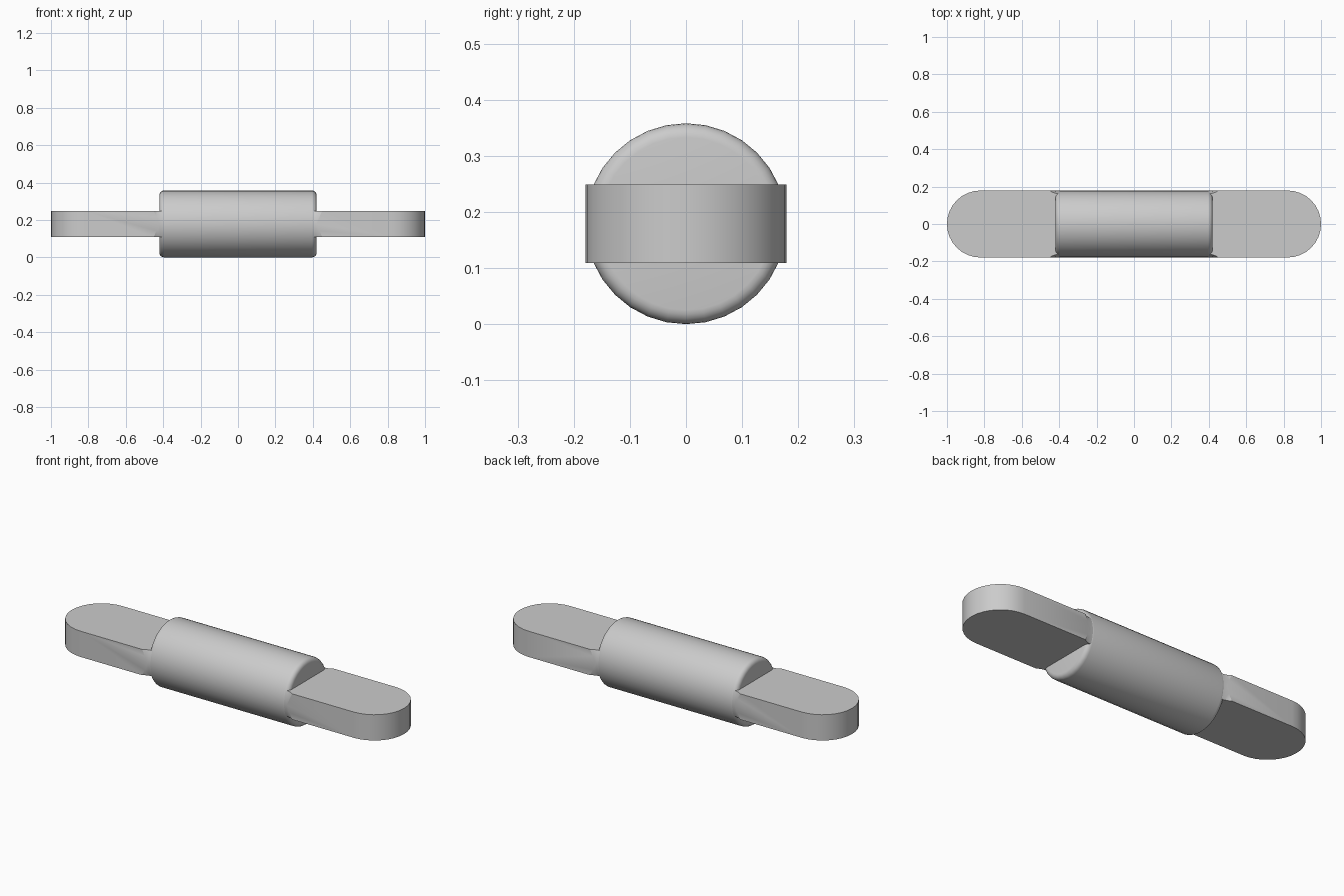
import bpy, bmesh, math
from mathutils import Vector

if "Cube" in bpy.data.objects:
    bpy.data.objects.remove(bpy.data.objects["Cube"])

R = 0.179        # body radius and tab half width
HALF = 0.42      # body half length
THICK = 0.07     # tab half thickness
SEG = 32

grey = bpy.data.materials.new("light grey")
grey.use_nodes = True
grey.diffuse_color = (0.6, 0.6, 0.6, 1)
grey.node_tree.nodes["Principled BSDF"].inputs["Base Color"].default_value = (0.6, 0.6, 0.6, 1)


def make_object(name, bm):
    bmesh.ops.recalc_face_normals(bm, faces=bm.faces)
    mesh = bpy.data.meshes.new(name)
    bm.to_mesh(mesh)
    bm.free()
    mesh.materials.append(grey)
    obj = bpy.data.objects.new(name, mesh)
    bpy.context.collection.objects.link(obj)
    return obj


def select_only(obj):
    bpy.ops.object.select_all(action='DESELECT')
    obj.select_set(True)
    bpy.context.view_layer.objects.active = obj


def lathe(name, profile):
    """Solid of revolution around the long axis from (x, radius) pairs."""
    bm = bmesh.new()
    rings = []
    for x, r in profile:
        angles = [2 * math.pi * i / SEG for i in range(SEG)]
        rings.append([bm.verts.new((x, r * math.cos(a), R + r * math.sin(a))) for a in angles])
    for a, b in zip(rings, rings[1:]):
        for i in range(SEG):
            j = (i + 1) % SEG
            bm.faces.new((a[i], a[j], b[j], b[i]))
    bm.faces.new(rings[0])
    bm.faces.new(rings[-1])
    return make_object(name, bm)


def tab(name, side):
    """Flat bar with a half-round outer end, tapered where it meets the body."""
    bm = bmesh.new()
    centre = 1 - R
    outline = [(0.38, -R)]
    for i in range(17):
        a = math.pi * (i / 16 - 0.5)
        outline.append((centre + R * math.cos(a), R * math.sin(a)))
    outline.append((0.38, R))
    face = bm.faces.new([bm.verts.new((side * x, y, R - THICK)) for x, y in outline])
    ext = bmesh.ops.extrude_face_region(bm, geom=[face])
    moved = [g for g in ext["geom"] if isinstance(g, bmesh.types.BMVert)]
    bmesh.ops.translate(bm, verts=moved, vec=Vector((0, 0, 2 * THICK)))
    obj = make_object(name, bm)

    # Flared cutter trims the corners down to the round body
    flare = [(0.3, R - 0.001), (HALF - 0.005, R - 0.001), (0.435, R + 0.004), (0.455, R + 0.016), (1.1, 0.4)]
    cutter = lathe("flare_cutter", [(side * x, r) for x, r in flare])
    cutter.hide_render = True
    mod = obj.modifiers.new("trim", 'BOOLEAN')
    mod.operation = 'INTERSECT'
    mod.solver = 'EXACT'
    mod.object = cutter
    select_only(obj)
    bpy.ops.object.modifier_apply(modifier=mod.name)
    bpy.data.objects.remove(cutter)
    return obj


# Round body with softened end rims
rim = 0.025
arc = [(HALF - rim + rim * math.sin(t), R - rim + rim * math.cos(t))
       for t in (math.pi / 2 * i / 5 for i in range(6))]
body = lathe("body", [(-x, r) for x, r in reversed(arc)] + arc)

parts = [body, tab("left_tab", 1), tab("right_tab", -1)]
for part in parts:
    select_only(part)
    bpy.ops.object.shade_smooth_by_angle(angle=math.radians(30))
